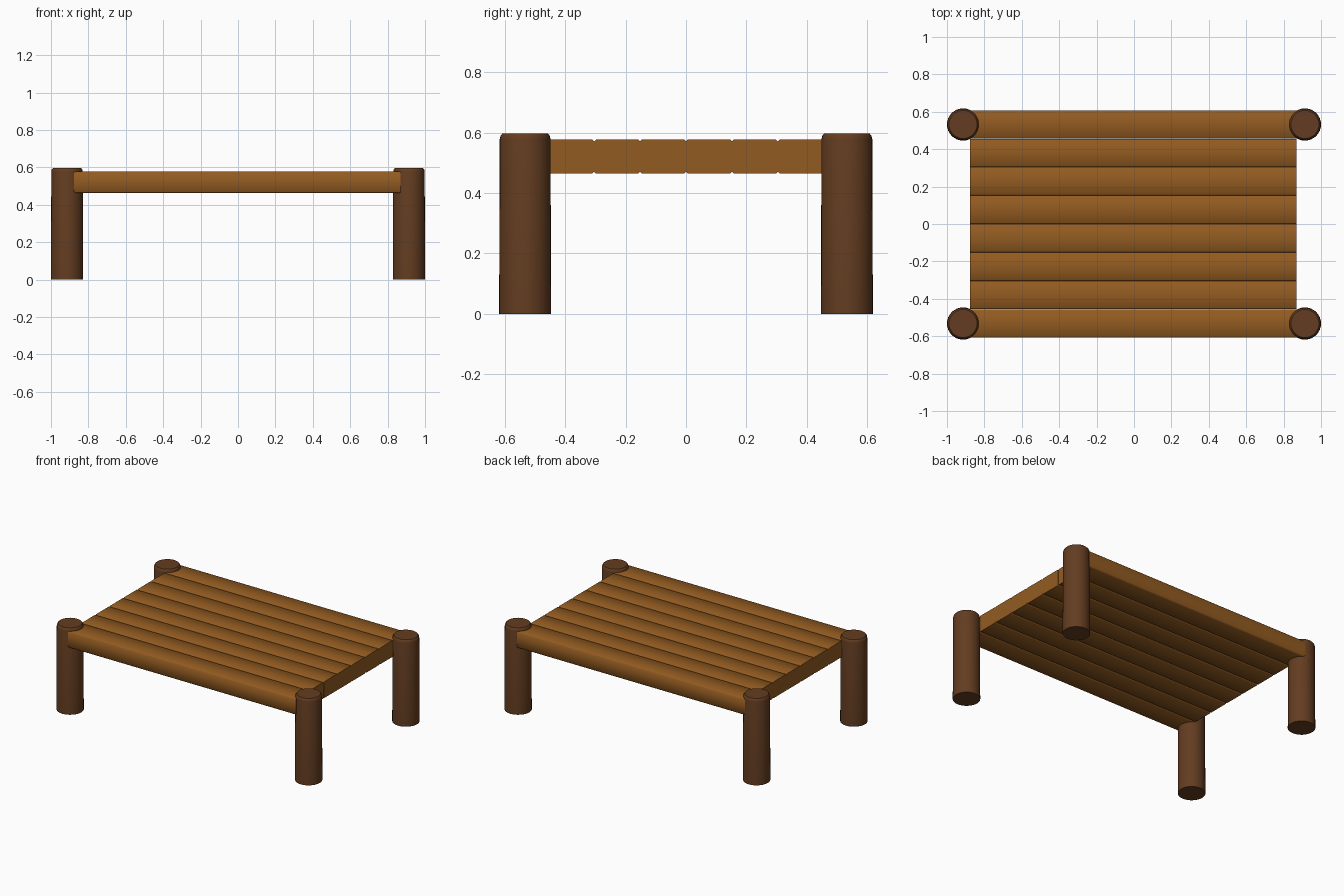
import bpy, bmesh, math

if "Cube" in bpy.data.objects:
    bpy.data.objects.remove(bpy.data.objects["Cube"])


def material(name, color):
    m = bpy.data.materials.new(name)
    m.diffuse_color = (*color, 1)
    m.use_nodes = True
    m.node_tree.nodes["Principled BSDF"].inputs["Base Color"].default_value = m.diffuse_color
    return m


def finish(name, bm, mat):
    bmesh.ops.recalc_face_normals(bm, faces=bm.faces)
    me = bpy.data.meshes.new(name)
    bm.to_mesh(me)
    bm.free()
    ob = bpy.data.objects.new(name, me)
    bpy.context.collection.objects.link(ob)
    me.materials.append(mat)
    bpy.ops.object.select_all(action='DESELECT')
    ob.select_set(True)
    bpy.context.view_layer.objects.active = ob
    bpy.ops.object.shade_smooth_by_angle(angle=math.radians(50))
    return ob


def loft(rings):
    """Skin a list of point rings and cap both ends."""
    bm = bmesh.new()
    rows = [[bm.verts.new(p) for p in ring] for ring in rings]
    n = len(rows[0])
    for a, b in zip(rows, rows[1:]):
        for i in range(n):
            j = (i + 1) % n
            bm.faces.new((a[i], a[j], b[j], b[i]))
    bm.faces.new(rows[0])
    bm.faces.new(rows[-1])
    return bm


dark_wood = material("dark_wood", (0.125, 0.046, 0.015))
light_wood = material("light_wood", (0.29, 0.105, 0.015))

# Round log legs, slightly tapered with a softened top rim
LEG_PROFILE = [(0.086, 0), (0.084, 0.578), (0.0815, 0.589), (0.075, 0.597)]
SIDES = 32
for fb, y in (("front", -0.532), ("back", 0.532)):
    for lr, x in (("left", -0.914), ("right", 0.914)):
        rings = [[(x + r * math.cos(2 * math.pi * i / SIDES),
                   y + r * math.sin(2 * math.pi * i / SIDES), z)
                  for i in range(SIDES)] for r, z in LEG_PROFILE]
        finish(f"{fb}_{lr}_leg", loft(rings), dark_wood)

# Eight planks with chamfered long edges, laid side by side
COUNT, PITCH, C = 8, 0.152, 0.006
HW, Z0, Z1 = PITCH / 2 - 0.0005, 0.464, 0.577
SECTION = [(-HW + C, Z0), (HW - C, Z0), (HW, Z0 + C), (HW, Z1 - C),
           (HW - C, Z1), (-HW + C, Z1), (-HW, Z1 - C), (-HW, Z0 + C)]
for k in range(COUNT):
    yc = (k - (COUNT - 1) / 2) * PITCH
    rings = [[(x, yc + y, z) for y, z in SECTION] for x in (-0.878, 0.870)]
    finish(f"plank_{k + 1}", loft(rings), light_wood)
